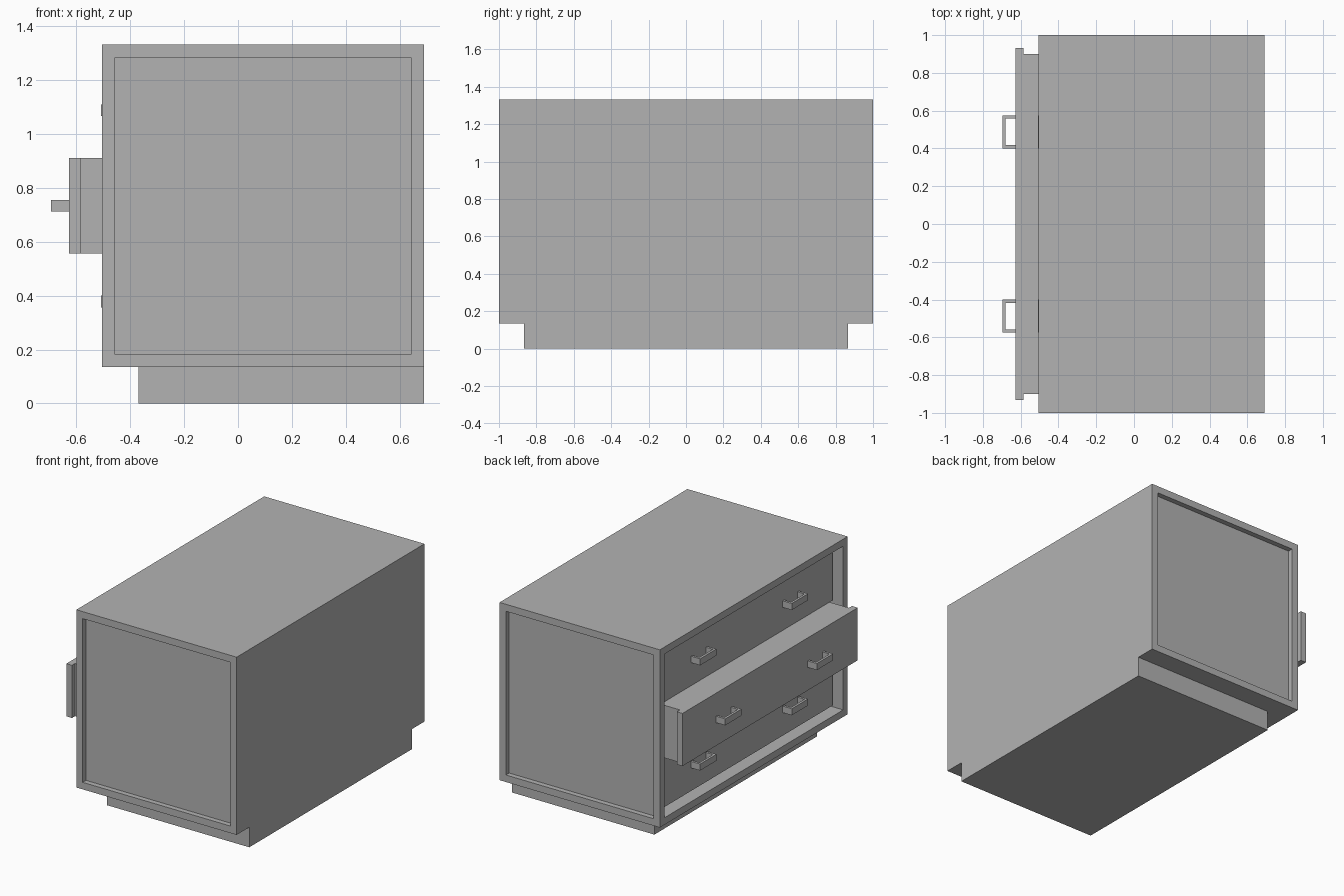
import bpy, bmesh
from mathutils import Vector

if "Cube" in bpy.data.objects:
    bpy.data.objects.remove(bpy.data.objects["Cube"])

grey = bpy.data.materials.new("plain_grey")
grey.diffuse_color = (0.45, 0.45, 0.45, 1)
grey.use_nodes = True
grey.node_tree.nodes["Principled BSDF"].inputs["Base Color"].default_value = grey.diffuse_color

X0, X1 = -0.505, 0.69         # cabinet front and back
Z0, Z1 = 0.135, 1.333         # cabinet bottom and top
RIM = 0.067                   # frame width around openings
DRAWER_H = (Z1 - Z0 - 2 * RIM) / 3


def add_box(bm, lo, hi):
    lo, hi = Vector(lo), Vector(hi)
    verts = bmesh.ops.create_cube(bm, size=1)["verts"]
    for v in verts:
        v.co = (lo + hi) / 2 + v.co * (hi - lo)


def finish(name, bm):
    bmesh.ops.recalc_face_normals(bm, faces=bm.faces)
    mesh = bpy.data.meshes.new(name)
    bm.to_mesh(mesh)
    bm.free()
    mesh.materials.append(grey)
    obj = bpy.data.objects.new(name, mesh)
    bpy.context.collection.objects.link(obj)
    return obj


def recess(bm, direction, depth):
    """Frame the face that points along direction and push its middle inward."""
    direction = Vector(direction)
    bm.normal_update()
    face = max(bm.faces, key=lambda f: f.normal.dot(direction) * 10 + f.calc_area())
    bmesh.ops.inset_region(bm, faces=[face], thickness=RIM)
    new = bmesh.ops.extrude_face_region(bm, geom=[face])["geom"]
    bmesh.ops.translate(bm, vec=-direction * depth,
                        verts=[g for g in new if isinstance(g, bmesh.types.BMVert)])
    bmesh.ops.delete(bm, geom=[face], context='FACES')


# Cabinet shell: panelled ends and an open drawer bay on the -x side
bm = bmesh.new()
add_box(bm, (X0, -1, Z0), (X1, 1, Z1))
recess(bm, (0, -1, 0), 0.035)
recess(bm, (0, 1, 0), 0.035)
recess(bm, (-1, 0, 0), 1.13)
finish("cabinet", bm)

# Plinth, set back on the front and both ends
bm = bmesh.new()
add_box(bm, (-0.37, -0.865, 0), (X1, 0.865, Z0))
finish("plinth", bm)


def handle(name, x, y, z):
    bm = bmesh.new()
    half, h, t, out = 0.087, 0.022, 0.016, 0.068
    add_box(bm, (x - out, y - half, z - h), (x - out + t, y + half, z + h))
    for a in (y - half, y + half - t):
        add_box(bm, (x - out + t, a, z - h), (x, a + t, z + h))
    finish(name, bm)


# Three drawers, the middle one pulled out
for i, (level, pull) in enumerate((("lower", 0), ("middle", 0.187), ("upper", 0))):
    x = -0.44 - pull
    z = Z0 + RIM + i * DRAWER_H
    bm = bmesh.new()
    add_box(bm, (x, -0.933, z), (x + 0.042, 0.933, z + DRAWER_H))
    finish(level + "_drawer_front", bm)
    bm = bmesh.new()
    add_box(bm, (x + 0.042, -0.9, z), (x + 1.04, 0.9, z + DRAWER_H))
    finish(level + "_drawer_body", bm)
    for side, y in (("left", 0.488), ("right", -0.488)):
        handle(f"{level}_{side}_handle", x, y, z + DRAWER_H / 2)
